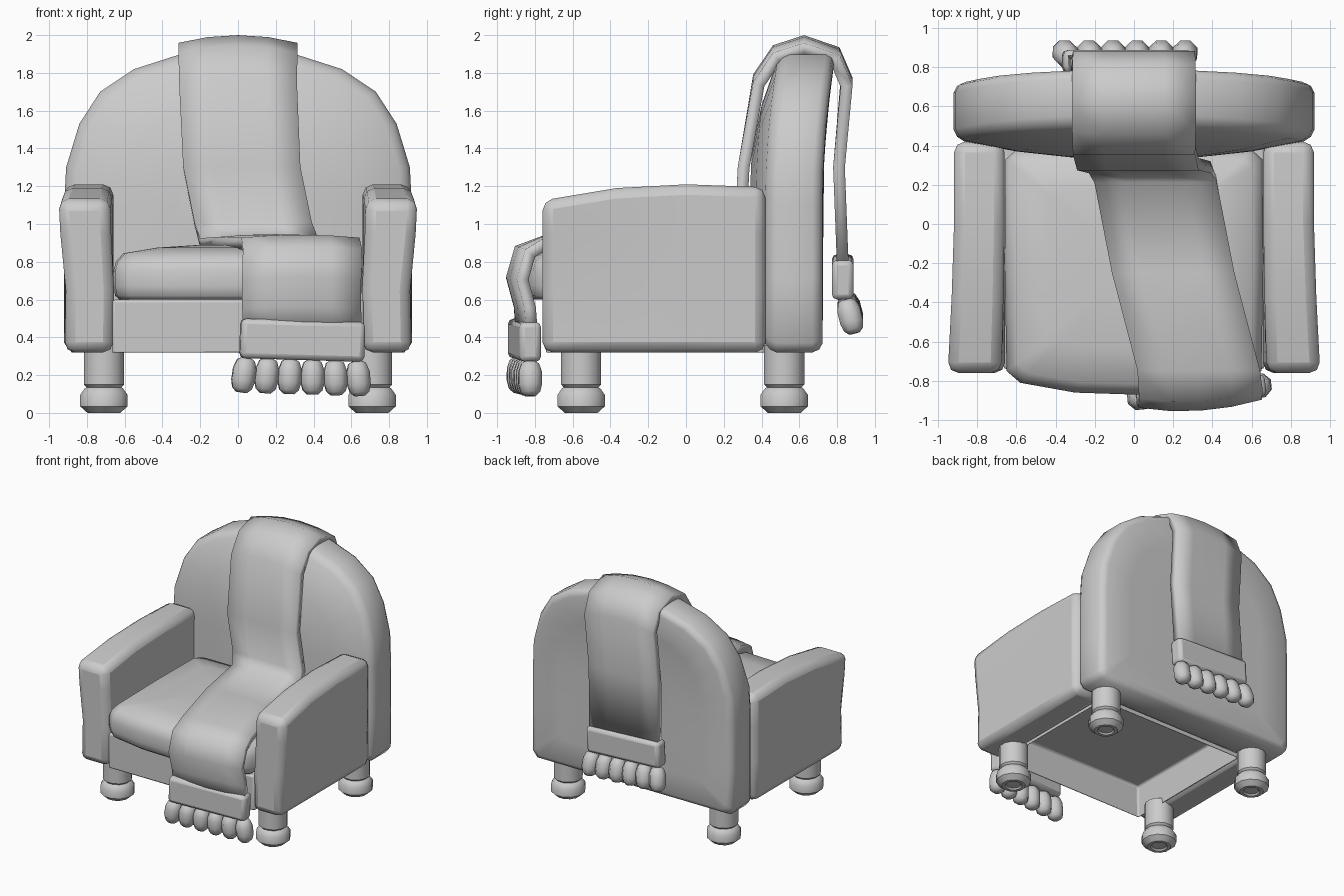
import bpy, bmesh, math
from mathutils import Matrix, Vector

old = bpy.data.objects.get("Cube")
if old:
    bpy.data.objects.remove(old, do_unlink=True)

grey = bpy.data.materials.new("plain_grey")
grey.use_nodes = True
tone = (0.6, 0.6, 0.6, 1)
grey.diffuse_color = tone
grey.node_tree.nodes["Principled BSDF"].inputs["Base Color"].default_value = tone


def finish(name, bm, bevel=0, angle=50):
    bmesh.ops.recalc_face_normals(bm, faces=bm.faces)
    mesh = bpy.data.meshes.new(name)
    bm.to_mesh(mesh)
    bm.free()
    mesh.materials.append(grey)
    obj = bpy.data.objects.new(name, mesh)
    bpy.context.collection.objects.link(obj)
    if bevel:
        mod = obj.modifiers.new("soft_edges", 'BEVEL')
        mod.width, mod.segments = bevel, 2
        mod.limit_method, mod.angle_limit = 'ANGLE', math.radians(50)
    bpy.ops.object.select_all(action='DESELECT')
    bpy.context.view_layer.objects.active = obj
    obj.select_set(True)
    bpy.ops.object.shade_smooth_by_angle(angle=math.radians(angle))
    return obj


def loft(rings, bm=None):
    """Skin a list of equal closed rings and cap both ends."""
    bm = bm or bmesh.new()
    rows = [[bm.verts.new(p) for p in ring] for ring in rings]
    for a, b in zip(rows, rows[1:]):
        for i in range(len(a)):
            j = (i + 1) % len(a)
            bm.faces.new((a[i], a[j], b[j], b[i]))
    bm.faces.new(rows[0])
    bm.faces.new(rows[-1])
    return bm


def lathe(profile, sides, bm=None, matrix=Matrix()):
    turn = [math.tau * (i + 0.5) / sides for i in range(sides)]
    return loft([[matrix @ Vector((r * math.cos(t), r * math.sin(t), z)) for t in turn]
                 for r, z in profile], bm)


def mirrored(half):
    return half + [(-x, v) for x, v in reversed(half) if x > 0]


# Arched backrest, leaning back towards the top
arch = mirrored([(0, 1.92), (0.3, 1.9), (0.55, 1.82), (0.73, 1.7), (0.84, 1.53),
                 (0.91, 1.3), (0.92, 1.1), (0.92, 0.7), (0.92, 0.37), (0.88, 0.32), (0, 0.32)])


def back_ring(inset, y):
    ring = []
    for x, z in arch:
        x, z = x * (1 - inset), 1.1 + (z - 1.1) * (1 - inset)
        ring.append((x, y + 0.07 * max(0, (z - 1.1) / 0.8) ** 2, z))
    return ring


finish("backrest", loft([back_ring(*s) for s in (
    (0.6, 0.725), (0.3, 0.725), (0.06, 0.722), (0.02, 0.705), (0, 0.67),
    (0, 0.48), (0.02, 0.445), (0.06, 0.42), (0.35, 0.37), (0.65, 0.34))]), angle=60)

# Armrests, flaring outwards at the upper front
for side, label in ((1, "left"), (-1, "right")):
    rings = []
    for y, top in ((-0.76, 1.125), (-0.37, 1.19), (0, 1.21), (0.42, 1.195)):
        flare = 0.035 * max(0, (-y - 0.15) / 0.6)
        lean = [(0.32, 0), (0.65, -0.2), (0.95, 0.7), (top, 1)]
        ring = [(0.918, z, f) for z, f in lean] + [(0.66, z, f / 2) for z, f in reversed(lean)]
        rings.append([(side * (x + f * flare), y, z) for x, z, f in ring])
    finish(label + "_armrest", loft(rings), bevel=0.055)

# Hollow base, open underneath
bm = bmesh.new()
bmesh.ops.create_cube(bm, size=1, matrix=Matrix.Translation((0, -0.16, 0.455))
                      @ Matrix.Diagonal((1.33, 1.16, 0.29, 1)))
under = min(bm.faces, key=lambda f: f.calc_center_median().z)
bmesh.ops.inset_region(bm, faces=[under], thickness=0.04)
bmesh.ops.translate(bm, verts=under.verts, vec=(0, 0, 0.25))
finish("base_frame", bm, bevel=0.015)

# Domed seat cushion with a bowed front
plan = mirrored([(0, -0.87), (0.3, -0.86), (0.58, -0.81), (0.65, -0.75),
                 (0.66, -0.2), (0.655, 0.33), (0.6, 0.38), (0, 0.38)])
finish("seat_cushion", loft([[(x * s, -0.2 + (y + 0.2) * s, z) for x, y in plan] for s, z in (
    (0.95, 0.6), (0.985, 0.62), (1, 0.67), (1, 0.75), (0.98, 0.8),
    (0.92, 0.845), (0.65, 0.875), (0.3, 0.89))]), angle=70)

# Turned legs with bun feet
leg = [(0.055, 0.012), (0.065, 0), (0.09, 0), (0.13, 0.035), (0.13, 0.095), (0.105, 0.13),
       (0.095, 0.135), (0.11, 0.15), (0.11, 0.36)]
for x, side in ((0.71, "left"), (-0.71, "right")):
    for y, end in ((-0.555, "front"), (0.52, "back")):
        finish(f"{end}_{side}_leg", lathe(leg, 12, matrix=Matrix.Translation((x, y, 0))), angle=40)

# Throw blanket: centre x, y, z along its length, from the back hem to the front hem
path = [(-0.03, 0.83, 0.78), (-0.01, 0.81, 1.3), (0, 0.85, 1.77), (0, 0.79, 1.91),
        (0, 0.625, 1.967), (0, 0.48, 1.92), (0, 0.385, 1.78), (0.02, 0.305, 1.3),
        (0.08, 0.29, 1.0), (0.11, 0.23, 0.91), (0.2, -0.25, 0.915), (0.33, -0.74, 0.912),
        (0.34, -0.88, 0.86), (0.335, -0.92, 0.72), (0.335, -0.88, 0.57), (0.34, -0.87, 0.44)]
bm = bmesh.new()
rows = []
for x, y, z in path:
    droop = 0.04 if z > 1.7 else 0.015 if y < 0.25 else 0
    row = []
    for u in (-1, -0.5, 0, 0.5, 1):
        wrap = 0.02 * u + 0.035 * u * u if y < -0.8 else 0
        row.append(bm.verts.new((x + 0.31 * u, y + wrap, z - droop * u * u)))
    rows.append(row)
for a, b in zip(rows, rows[1:]):
    for i in range(len(a) - 1):
        bm.faces.new((a[i], a[i + 1], b[i + 1], b[i]))
throw = finish("throw_blanket", bm, angle=60)
cloth = throw.modifiers.new("thickness", 'SOLIDIFY')
cloth.thickness, cloth.offset = 0.062, 0
cloth.use_even_offset = True

# Hem band and a row of plump tassels at each end of the throw
bead = [(0.03, -0.092), (0.055, -0.07), (0.066, -0.03), (0.066, 0.035), (0.05, 0.08), (0.03, 0.092)]
for end, place, depth, roll, pitch, yaw in (
        ("front", (0.34, -0.855, 0.385), 0.115, 0.03, 0, 0.1),
        ("back", (-0.035, 0.83, 0.72), 0.115, 0.05, 0.25, 0)):
    frame = (Matrix.Translation(place) @ Matrix.Rotation(yaw, 4, 'Z')
             @ Matrix.Rotation(roll, 4, 'Y'))
    bm = bmesh.new()
    bmesh.ops.create_cube(bm, size=1, matrix=frame @ Matrix.Diagonal((0.66, depth, 0.21, 1)))
    finish(end + "_throw_hem", bm, bevel=0.028)
    bm = bmesh.new()
    for i in range(6):
        t = i / 2.5 - 1
        spot = Matrix.Translation((0.305 * t, 0.16 * pitch, -0.195))
        tilt = Matrix.Rotation(pitch, 4, 'X') @ Matrix.Rotation(-0.12 * t, 4, 'Y')
        lathe(bead, 8, bm, frame @ spot @ tilt)
    finish(end + "_tassels", bm, angle=60)
